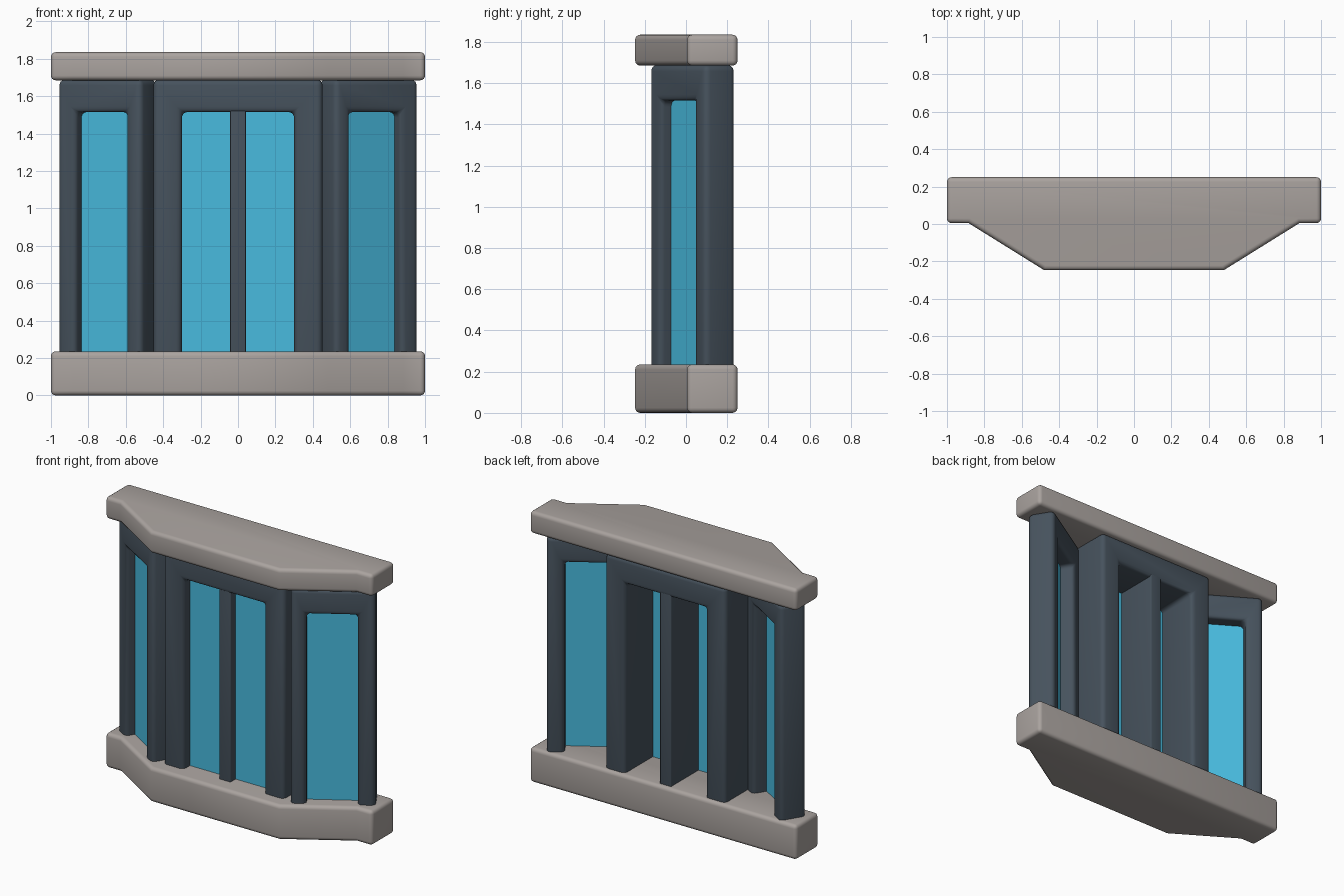
import bpy, bmesh, math
from mathutils import Matrix, Vector

if "Cube" in bpy.data.objects:
    bpy.data.objects.remove(bpy.data.objects["Cube"])


def material(name, rgb):
    m = bpy.data.materials.new(name)
    m.diffuse_color = (*rgb, 1)
    m.use_nodes = True
    m.node_tree.nodes["Principled BSDF"].inputs["Base Color"].default_value = m.diffuse_color
    return m


STONE = material("warm_grey_stone", (0.40, 0.365, 0.345))
FRAME = material("slate_blue_frame", (0.062, 0.085, 0.11))
GLASS = material("sky_blue_glass", (0.065, 0.50, 0.74))


def prism(name, outline, vec, mat, bevel=0.0, matrix=None):
    """Extrude a closed outline along vec, round its hard edges."""
    bm = bmesh.new()
    face = bm.faces.new([bm.verts.new(p) for p in outline])
    ext = bmesh.ops.extrude_face_region(bm, geom=[face], use_keep_orig=True)
    moved = [g for g in ext["geom"] if isinstance(g, bmesh.types.BMVert)]
    bmesh.ops.translate(bm, verts=moved, vec=Vector(vec))
    bmesh.ops.recalc_face_normals(bm, faces=bm.faces[:])
    if bevel:
        edges = [e for e in bm.edges if e.calc_face_angle(0) > math.radians(50)]
        bmesh.ops.bevel(bm, geom=edges, offset=bevel, segments=4, profile=0.5,
                        affect='EDGES', clamp_overlap=True)
    if matrix:
        bm.transform(matrix)
    bmesh.ops.recalc_face_normals(bm, faces=bm.faces[:])
    me = bpy.data.meshes.new(name)
    bm.to_mesh(me)
    bm.free()
    me.materials.append(mat)
    ob = bpy.data.objects.new(name, me)
    bpy.context.collection.objects.link(ob)
    bpy.ops.object.select_all(action='DESELECT')
    ob.select_set(True)
    bpy.context.view_layer.objects.active = ob
    bpy.ops.object.shade_smooth_by_angle(angle=math.radians(40))
    return ob


BASE, HEAD, TOP = 0.2, 1.515, 1.688


def arch(x0, x1, a, b, y=0):
    """Upside-down U: outer span x0..x1, opening a..b."""
    pts = [(x0, BASE), (x0, TOP), (x1, TOP), (x1, BASE),
           (b, BASE), (b, HEAD), (a, HEAD), (a, BASE)]
    return [(x, y, z) for x, z in pts]


def panel(x0, x1, z0, z1, y=0):
    return [(x0, y, z0), (x1, y, z0), (x1, y, z1), (x0, y, z1)]


# Sill and roof slabs share one bay-shaped outline
half = [(1, 0.25), (1, 0.005), (0.885, 0.005), (0.48, -0.247)]
bay = half + [(-x, y) for x, y in reversed(half)]
for name, z0, z1 in (("sill_slab", 0, 0.235), ("roof_slab", 1.685, 1.835)):
    prism(name, [(x, y, z0) for x, y in bay], (0, 0, z1 - z0), STONE, 0.025)

# Centre frame, mullion and glass
prism("centre_frame", arch(-0.452, 0.452, -0.30, 0.30, -0.155),
      (0, 0.38, 0), FRAME, 0.03)
prism("centre_mullion", panel(-0.042, 0.042, BASE, HEAD + 0.03, -0.14),
      (0, 0.36, 0), FRAME, 0.006)
prism("centre_glass", panel(-0.32, 0.32, BASE, HEAD + 0.03, -0.085),
      (0, 0.012, 0), GLASS)

# Angled side frames and glass, mirrored left and right
for label, s in (("right", 1), ("left", -1)):
    place = (Matrix.Scale(s, 4, (1, 0, 0)) @ Matrix.Translation((0.52, -0.18, 0))
             @ Matrix.Rotation(math.radians(31.5), 4, 'Z'))
    prism(label + "_side_frame", arch(0, 0.523, 0.097, 0.413),
          (0, 0.175, 0), FRAME, 0.03, place)
    prism(label + "_side_glass", panel(0.08, 0.43, BASE, HEAD + 0.03, 0.067),
          (0, 0.012, 0), GLASS, 0, place)
